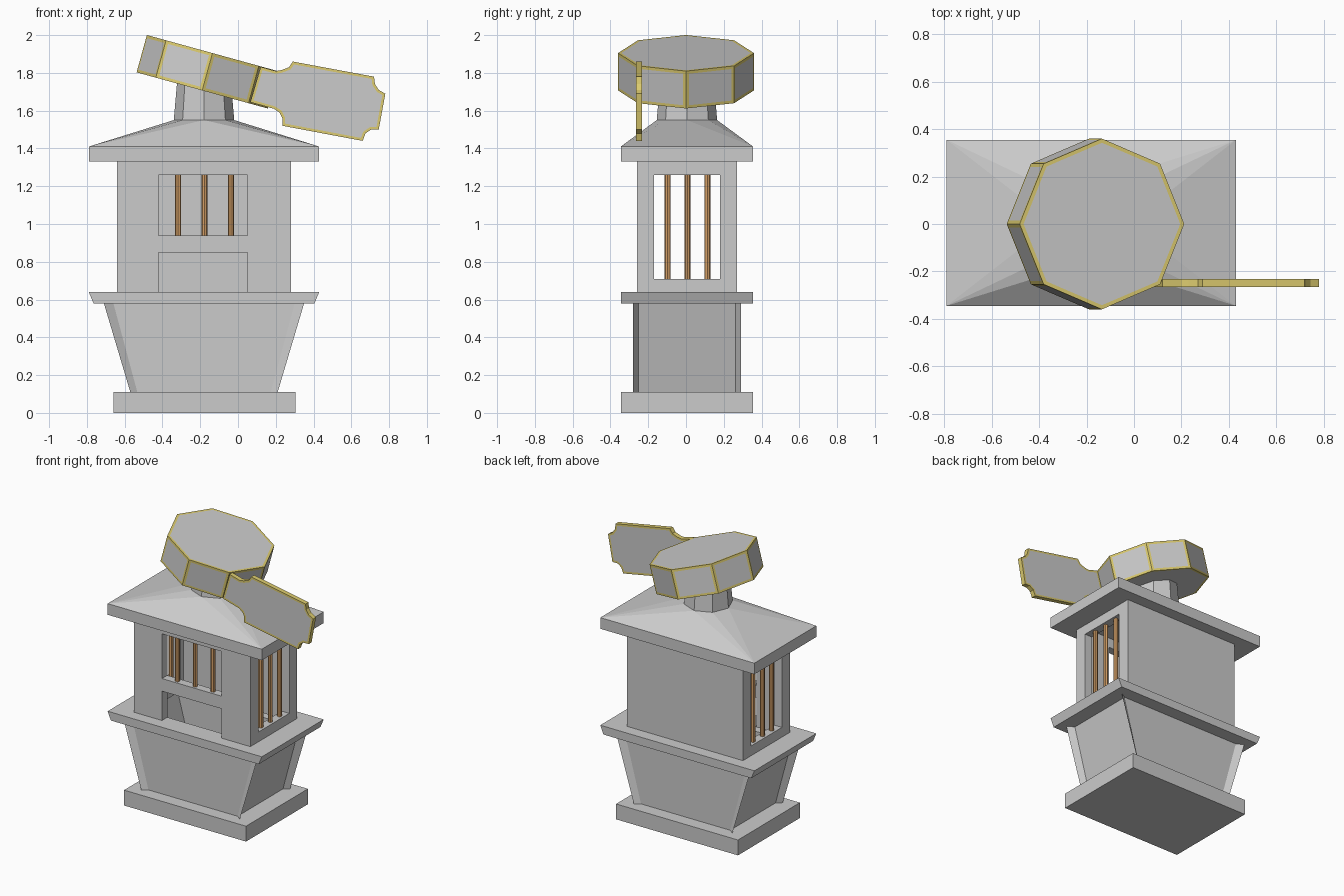
import bpy, bmesh, math
from mathutils import Matrix, Vector

if "Cube" in bpy.data.objects:
    bpy.data.objects.remove(bpy.data.objects["Cube"])

CX, CY = -0.18, 0.005      # axis of the building


def material(name, rgb):
    m = bpy.data.materials.new(name)
    m.diffuse_color = (*rgb, 1)
    m.use_nodes = True
    m.node_tree.nodes["Principled BSDF"].inputs["Base Color"].default_value = m.diffuse_color
    return m


stone = material("grey", (0.6, 0.6, 0.6))
gold = material("gold", (0.72, 0.6, 0.16))
copper = material("copper", (0.68, 0.36, 0.14))


def make(name, bm, *mats):
    me = bpy.data.meshes.new(name)
    bm.to_mesh(me)
    bm.free()
    ob = bpy.data.objects.new(name, me)
    bpy.context.collection.objects.link(ob)
    for m in mats:
        me.materials.append(m)
    return ob


def rect(x0, x1, y0, y1, z):
    return [(x0, y0, z), (x1, y0, z), (x1, y1, z), (x0, y1, z)]


def loft(bm, rings, cap=False):
    """Bridge stacked rings of points from bottom to top."""
    rows = [[bm.verts.new(p) for p in r] for r in rings]
    n = len(rows[0])
    faces = [bm.faces.new((a[i], a[(i + 1) % n], b[(i + 1) % n], b[i]))
             for a, b in zip(rows, rows[1:]) for i in range(n)]
    if cap:
        bm.faces.new(rows[0][::-1])
        bm.faces.new(rows[-1])
    return faces


def box(bm, x0, x1, y0, y1, z0, z1):
    loft(bm, [rect(x0, x1, y0, y1, z0), rect(x0, x1, y0, y1, z1)], True)


def gold_border(bm, faces, width):
    """Inset faces and give the border the second material."""
    r = bmesh.ops.inset_individual(bm, faces=faces, thickness=width, use_even_offset=True)
    for f in r["faces"]:
        f.material_index = 1


# base slab
bm = bmesh.new()
box(bm, -0.66, 0.305, -0.345, 0.355, 0, 0.11)
make("base", bm)

# flared pedestal with a sunken panel on each side
bm = bmesh.new()
sides = loft(bm, [rect(-0.57, 0.21, -0.28, 0.29, 0.11), rect(-0.71, 0.35, -0.28, 0.29, 0.58)])
bmesh.ops.inset_individual(bm, faces=sides, thickness=0.08, use_even_offset=True)
bmesh.ops.inset_individual(bm, faces=sides, thickness=0.0)
for v in {v for f in sides for v in f.verts}:
    v.co.x = CX + (v.co.x - CX) * 0.905
    v.co.y = CY + (v.co.y - CY) * 0.9
make("pedestal", bm)

# ledge, open in the middle
bm = bmesh.new()
loft(bm, [rect(-0.71, 0.35, -0.28, 0.29, 0.58), rect(-0.765, 0.405, -0.345, 0.355, 0.58),
          rect(-0.79, 0.43, -0.345, 0.355, 0.64), rect(-0.58, 0.22, -0.2, 0.21, 0.64)])
make("ledge", bm)

# cabin walls with window and hatch openings
bm = bmesh.new()
loft(bm, [rect(-0.64, 0.28, -0.26, 0.27, 0.64), rect(-0.64, 0.28, -0.26, 0.27, 1.33)])
cabin = make("cabin_walls", bm)
wall = cabin.modifiers.new("wall", "SOLIDIFY")
wall.thickness, wall.offset, wall.use_even_offset = 0.06, -1, True

bm = bmesh.new()
box(bm, -1, 0.6, -0.17, 0.18, 0.71, 1.26)            # side windows
box(bm, -0.42, 0.05, -0.4, -0.18, 0.94, 1.26)        # front window
box(bm, -0.42, 0.05, -0.4, -0.18, 0.6, 0.85)         # hatch
cutter = make("opening_cutter", bm)
cutter.hide_render = True
cutter.display_type = "WIRE"
cut = cabin.modifiers.new("openings", "BOOLEAN")
cut.object, cut.operation, cut.solver = cutter, "DIFFERENCE", "EXACT"


# window bars
def bar(name, x, y, z0, z1):
    bm = bmesh.new()
    bmesh.ops.create_cone(bm, cap_ends=True, segments=8, radius1=0.016, radius2=0.016,
                          depth=z1 - z0, matrix=Matrix.Translation((x, y, (z0 + z1) / 2)))
    make(name, bm, copper)


for k in (-1, 0, 1):
    bar("front_bar", -0.177 + k * 0.14, -0.23, 0.94, 1.26)
    bar("right_bar", 0.25, 0.008 + k * 0.105, 0.71, 1.26)
    bar("left_bar", -0.61, 0.008 + k * 0.105, 0.71, 1.26)


# roof: slab rising to an octagonal collar
def octagon(r, z):
    return [(CX + r * math.cos(i * math.pi / 4), CY + r * math.sin(i * math.pi / 4), z)
            for i in range(8)]


bm = bmesh.new()
for p in rect(-0.79, 0.43, -0.345, 0.355, 1.33) + rect(-0.79, 0.43, -0.345, 0.355, 1.41) + octagon(0.16, 1.55):
    bm.verts.new(p)
bmesh.ops.convex_hull(bm, input=bm.verts[:])
bmesh.ops.dissolve_limit(bm, angle_limit=0.01, verts=bm.verts[:], edges=bm.edges[:])
make("roof", bm)

# neck under the drum
bm = bmesh.new()
loft(bm, [octagon(0.16, 1.55), octagon(0.14, 1.78)], True)
make("neck", bm)

# tilted octagonal drum with gold edges
bm = bmesh.new()
tilt = Matrix.Translation((-0.1625, 0, 1.806)) @ Matrix.Rotation(math.radians(15.4), 4, "Y")
bmesh.ops.create_cone(bm, cap_ends=True, segments=8, radius1=0.36, radius2=0.36, depth=0.205,
                      matrix=tilt)
spin = math.atan2(*(tilt.inverted() @ bm.verts[:][0].co).yx) % (math.pi / 4)
bmesh.ops.rotate(bm, verts=bm.verts[:], cent=tilt.translation,
                 matrix=Matrix.Rotation(-spin, 3, tilt.to_3x3() @ Vector((0, 0, 1))))
gold_border(bm, bm.faces[:], 0.016)
make("drum", bm, stone, gold)

# handle plate with notched corners
outline = [(0.12, 1.832), (0.2, 1.81), (0.23, 1.815), (0.27, 1.83), (0.29, 1.86), (0.72, 1.78),
           (0.725, 1.74), (0.745, 1.71), (0.78, 1.69), (0.745, 1.5), (0.705, 1.5), (0.675, 1.48),
           (0.66, 1.44), (0.235, 1.52), (0.235, 1.56), (0.22, 1.59), (0.19, 1.61), (0.065, 1.645)]
bm = bmesh.new()
rim = loft(bm, [[(x, y, z) for x, z in outline] for y in (-0.265, -0.232)], True)
bmesh.ops.recalc_face_normals(bm, faces=bm.faces[:])
for f in rim:
    f.material_index = 1
gold_border(bm, [f for f in bm.faces if len(f.verts) > 4], 0.014)
make("handle", bm, stone, gold)
